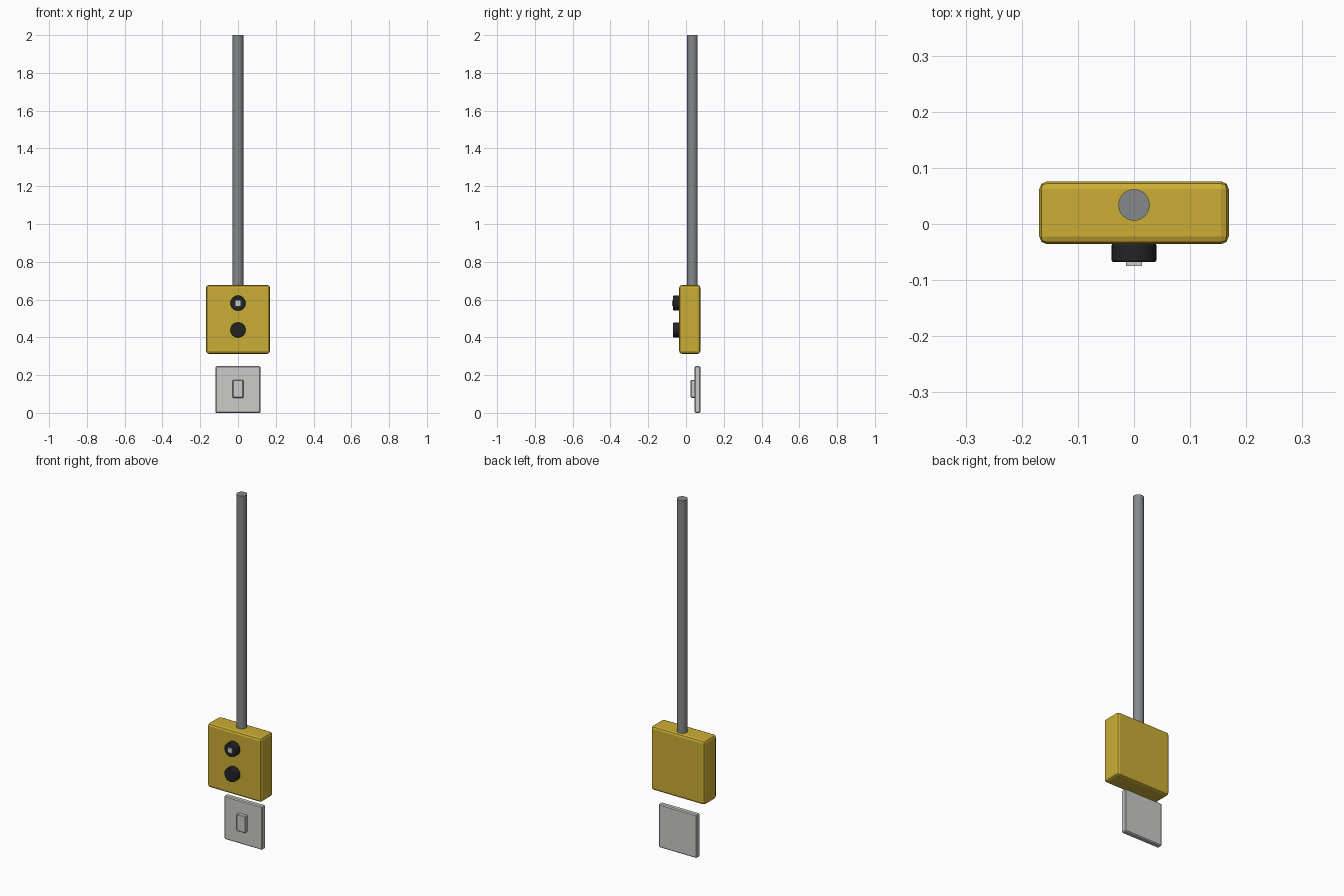
import bpy, math

if "Cube" in bpy.data.objects:
    bpy.data.objects.remove(bpy.data.objects["Cube"])


def material(name, rgb):
    m = bpy.data.materials.new(name)
    m.diffuse_color = (*rgb, 1)
    m.use_nodes = True
    m.node_tree.nodes["Principled BSDF"].inputs["Base Color"].default_value = m.diffuse_color
    return m


YELLOW = material("yellow paint", (0.60, 0.42, 0.035))
GREY = material("grey metal", (0.24, 0.245, 0.255))
BLACK = material("black rubber", (0.018, 0.018, 0.02))
LIGHT = material("light grey plastic", (0.60, 0.60, 0.58))


def finish(ob, name, mat, bevel, segments):
    ob.name = name
    ob.data.materials.append(mat)
    bpy.ops.object.transform_apply(location=False, rotation=True, scale=True)
    if bevel:
        b = ob.modifiers.new("rounded edges", 'BEVEL')
        b.width, b.segments = bevel, segments
        b.limit_method = 'ANGLE'
        b.angle_limit = math.radians(40)
    return ob


def box(name, lo, hi, mat, bevel=0, segments=1):
    center = [(a + b) / 2 for a, b in zip(lo, hi)]
    bpy.ops.mesh.primitive_cube_add(size=1, location=center)
    ob = bpy.context.object
    ob.scale = [b - a for a, b in zip(lo, hi)]
    return finish(ob, name, mat, bevel, segments)


def cylinder(name, center, radius, depth, mat, rot=(0, 0, 0), bevel=0):
    bpy.ops.mesh.primitive_cylinder_add(vertices=32, radius=radius, depth=depth,
                                        location=center, rotation=rot)
    ob = finish(bpy.context.object, name, mat, bevel, 2)
    bpy.ops.object.shade_smooth_by_angle(angle=math.radians(30))
    return ob


# Control box and the pole it hangs from
box("control_box", (-0.169, -0.036, 0.313), (0.169, 0.076, 0.677), YELLOW, 0.014, 2)
cylinder("pole", (0, 0.034, 1.335), 0.028, 1.33, GREY)

# Two push buttons on the front, the upper one with a small square marker
for name, z in (("upper_button", 0.581), ("lower_button", 0.439)):
    cylinder(name, (0, -0.051, z), 0.04, 0.034, BLACK, (math.pi / 2, 0, 0), 0.004)
box("button_marker", (-0.014, -0.075, 0.567), (0.014, -0.06, 0.595), LIGHT)

# Wall plate with its rocker switch
box("wall_plate", (-0.12, 0.046, 0), (0.12, 0.076, 0.247), LIGHT, 0.005, 1)
box("rocker_switch", (-0.028, 0.025, 0.08), (0.028, 0.05, 0.175), LIGHT, 0.003, 1)
